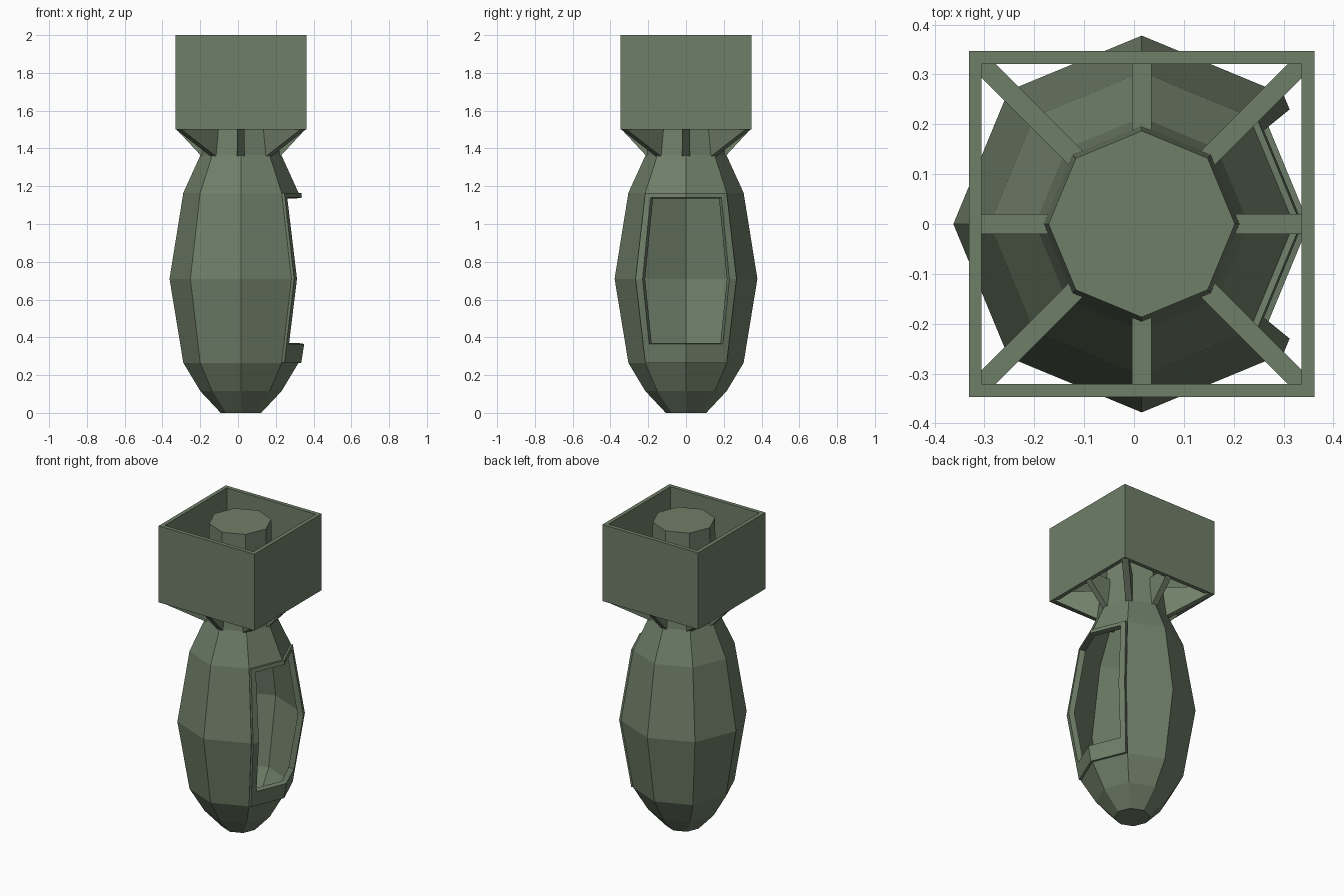
import bpy, bmesh
from math import cos, sin, pi, sqrt

if "Cube" in bpy.data.objects:
    bpy.data.objects.remove(bpy.data.objects["Cube"])

CX = 0.0155  # axis of the body
COL = (0.16, 0.21, 0.14, 1)
mat = bpy.data.materials.new("dull_green")
mat.diffuse_color = COL
mat.use_nodes = True
mat.node_tree.nodes["Principled BSDF"].inputs["Base Color"].default_value = mat.diffuse_color


def finish(name, bm):
    bmesh.ops.recalc_face_normals(bm, faces=bm.faces)
    me = bpy.data.meshes.new(name)
    bm.to_mesh(me)
    bm.free()
    me.materials.append(mat)
    ob = bpy.data.objects.new(name, me)
    bpy.context.collection.objects.link(ob)
    return ob


def solidify(ob, thickness):
    m = ob.modifiers.new("thickness", 'SOLIDIFY')
    m.thickness = thickness
    m.offset = -1


# body: eight-sided hollow shell, (radius, height) profile
profile = [(0.107, 0), (0.215, 0.115), (0.305, 0.265), (0.378, 0.71),
           (0.305, 1.165), (0.214, 1.365), (0.197, 1.5), (0.187, 1.99)]
bm = bmesh.new()
rings = [[bm.verts.new((CX + r * cos(i * pi / 4), r * sin(i * pi / 4), z))
          for i in range(8)] for r, z in profile]
for k in range(len(rings) - 1):
    for i in range(8):
        if k in (2, 3) and i in (0, 7):  # opening on the right side
            continue
        j = (i + 1) % 8
        bm.faces.new((rings[k][i], rings[k][j], rings[k + 1][j], rings[k + 1][i]))
bm.faces.new(rings[0][::-1])
bm.faces.new(rings[-1])
solidify(finish("body_shell", bm), 0.01)


# raised frame following the two missing facets around the opening
def radius(z):
    for (r0, z0), (r1, z1) in zip(profile, profile[1:]):
        if z <= z1:
            return r0 + (r1 - r0) * (z - z0) / (z1 - z0)


bm = bmesh.new()
grid = []
for z in (0.265, 0.365, 0.71, 1.14, 1.165):
    r = radius(z)
    grid.append([bm.verts.new((CX + 0.014 + r - abs(t) * r * (1 - sqrt(0.5)),
                               t * r * sqrt(0.5), z))
                 for t in (-1, -0.86, 0, 0.86, 1)])
for k in range(4):
    for i in range(4):
        if not (k in (1, 2) and i in (1, 2)):
            bm.faces.new((grid[k][i], grid[k][i + 1], grid[k + 1][i + 1], grid[k + 1][i]))
frame = finish("opening_frame", bm)
# outward facing normals so thickness goes inward
if sum(p.normal.x for p in frame.data.polygons) < 0:
    frame.data.flip_normals()
solidify(frame, 0.035)

# square tail box, open at top and bottom
bm = bmesh.new()
H, T = 0.347, 0.026
corners = [(-1, -1), (1, -1), (1, 1), (-1, 1)]
loops = [[bm.verts.new((CX + a * h, b * h, z)) for a, b in corners]
         for h, z in ((H, 1.5), (H, 2.0), (H - T, 2.0), (H - T, 1.5))]
for k in range(4):
    for i in range(4):
        j = (i + 1) % 4
        n = (k + 1) % 4
        bm.faces.new((loops[k][i], loops[k][j], loops[n][j], loops[n][i]))
finish("tail_box", bm)

# eight fins joining the neck to the tail box
for i in range(8):
    a = i * pi / 4
    end = 0.465 if i % 2 else 0.34
    side = [(0.187, 1.36), (0.21, 1.36), (end, 1.5), (end, 1.55), (0.187, 1.55)]
    bm = bmesh.new()
    p, q = [[bm.verts.new((CX + r * cos(a) - w * sin(a), r * sin(a) + w * cos(a), z))
             for r, z in side] for w in (-0.02, 0.02)]
    bm.faces.new(p)
    bm.faces.new(q[::-1])
    for k in range(5):
        n = (k + 1) % 5
        bm.faces.new((p[k], p[n], q[n], q[k]))
    finish("tail_fin_%d" % (i + 1), bm)
